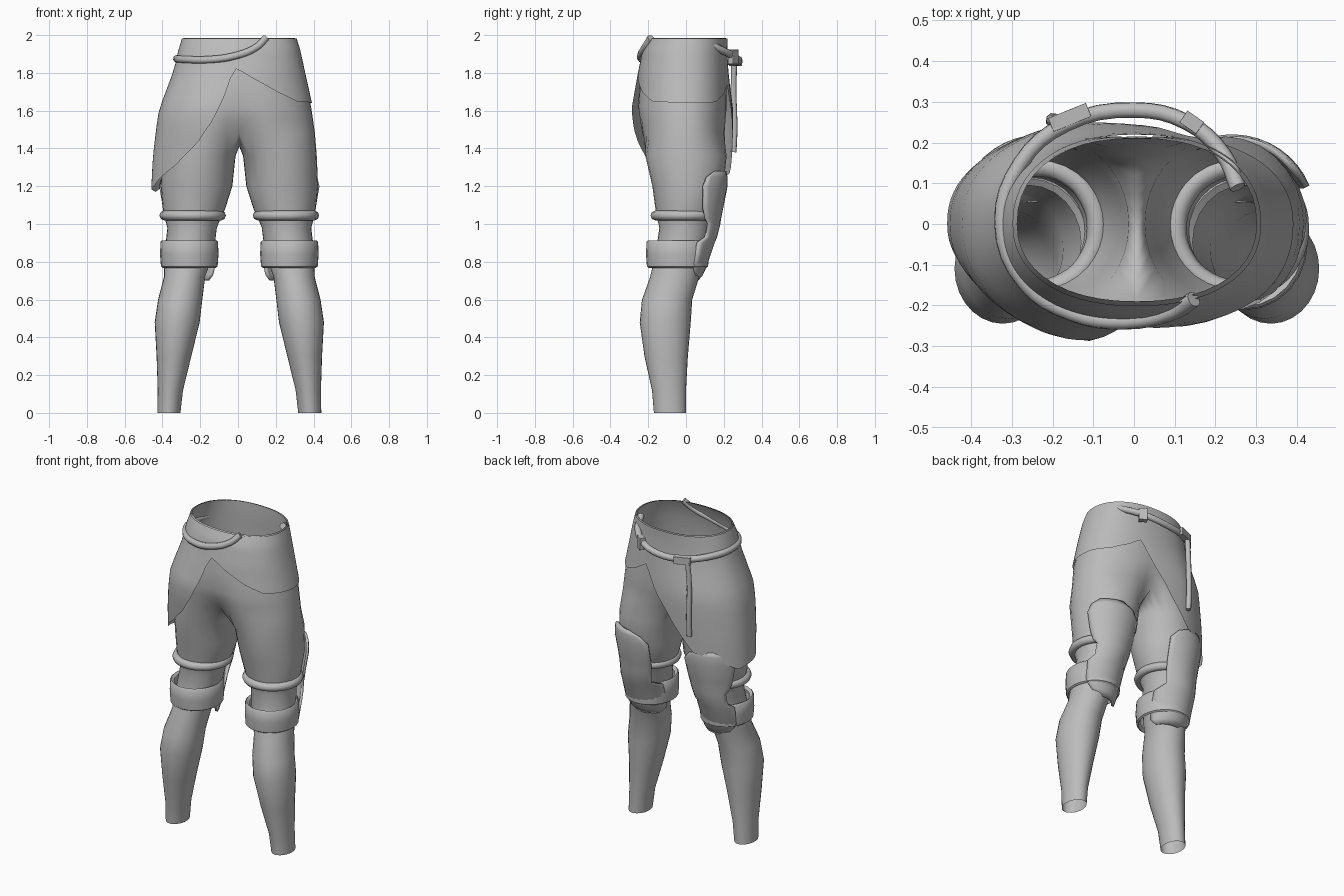
import bpy, bmesh, math
from mathutils import Vector

if bpy.data.objects.get("Cube"):
    bpy.data.objects.remove(bpy.data.objects["Cube"])

grey = bpy.data.materials.new("plain_grey")
grey.use_nodes = True
grey.diffuse_color = (0.5, 0.5, 0.5, 1)
grey.node_tree.nodes["Principled BSDF"].inputs["Base Color"].default_value = (0.5, 0.5, 0.5, 1)
BODY_X = .007  # body sits slightly off centre because the wrap hangs to one side


def finish(ob, mirror=False, thick=0):
    ob.data.materials.append(grey)
    ob.location.x += BODY_X
    if mirror:
        m = ob.modifiers.new("mirror", "MIRROR")
        m.use_clip = True
        m.merge_threshold = 0.002
    if thick:
        s = ob.modifiers.new("thickness", "SOLIDIFY")
        s.thickness = thick
        s.offset = -1
    bpy.ops.object.select_all(action="DESELECT")
    ob.select_set(True)
    bpy.context.view_layer.objects.active = ob
    if ob.type == "MESH":
        bpy.ops.object.shade_smooth_by_angle(angle=math.radians(50))


def make(name, bm, **kw):
    bmesh.ops.recalc_face_normals(bm, faces=bm.faces)
    me = bpy.data.meshes.new(name)
    bm.to_mesh(me)
    bm.free()
    ob = bpy.data.objects.new(name, me)
    bpy.context.collection.objects.link(ob)
    finish(ob, **kw)


def bridge(bm, a, b, closed):
    n = len(a)
    for i in range(n if closed else n - 1):
        j = (i + 1) % n
        bm.faces.new((a[i], a[j], b[j], b[i]))


def loft(name, rings, closed=True, **kw):
    bm = bmesh.new()
    vs = [[bm.verts.new(p) for p in r] for r in rings]
    for a, b in zip(vs, vs[1:]):
        bridge(bm, a, b, closed)
    make(name, bm, **kw)


def interp(table, t):
    # linear lookup in rows sorted by their first value
    for a, b in zip(table, table[1:]):
        if t <= b[0]:
            f = max(0, (t - a[0]) / (b[0] - a[0]))
            return [p + (q - p) * f for p, q in zip(a[1:], b[1:])]
    return list(table[-1][1:])


def oval(z, cx, cy, rx, ry, angle):
    a = math.radians(angle)
    return Vector((cx + rx * math.cos(a), cy + ry * math.sin(a), z))


# Hip outline: height, half width, depth to +y, depth to -y
HIP = [(1.15, .425, .205, .175), (1.35, .415, .215, .22), (1.5, .398, .22, .252),
       (1.62, .38, .222, .262), (1.8, .34, .215, .245), (1.92, .314, .21, .222), (1.985, .294, .212, .19)]


def hip(z, angle, off=0, dent=0):
    rx, yf, yb = interp(HIP, z)
    a = math.radians(angle)
    c, s = math.cos(a), math.sin(a)
    x = (rx + off) * math.copysign(abs(c) ** .9, c) if abs(c) > 1e-6 else 0
    y = ((yf if s > 0 else yb) + off) * math.copysign(abs(s) ** .9, s)
    return Vector((x, y * (1 - dent * math.exp(-(x / .09) ** 2)), z))


# Body: half of the hips flowing into one leg, mirrored
M, K = 22, 7
LEG = [(1.36, .215, 0, .195, .215), (1.2, .227, .01, .19, .188), (1.08, .24, 0, .165, .162),
       (1.025, .247, -.005, .146, .147), (.98, .25, -.005, .131, .136), (.85, .265, -.03, .13, .13),
       (.72, .29, -.06, .109, .13), (.6, .313, -.1, .117, .133), (.48, .329, -.11, .119, .135),
       (.3, .346, -.105, .092, .115), (.12, .365, -.09, .067, .09), (0, .373, -.085, .061, .085)]
bm = bmesh.new()
prev = None
for z, dent in [(1.985, 0), (1.92, 0), (1.86, 0), (1.8, 0), (1.72, .02), (1.62, .04), (1.56, .1), (1.48, .25)]:
    ring = [bm.verts.new(hip(z, 90 - 180 * i / M, 0, dent)) for i in range(M + 1)]
    if prev:
        bridge(bm, prev, ring, False)
    prev = ring
front, back = prev[0].co.copy(), prev[-1].co.copy()
for i in range(1, K + 1):
    p = back.lerp(front, i / (K + 1))
    p.z -= .07 * math.sin(math.pi * i / (K + 1))
    prev.append(bm.verts.new(p))
angles = [140 - 280 * i / M for i in range(M + 1)] + [-140 - 80 * i / (K + 1) for i in range(1, K + 1)]
for row in LEG:
    ring = [bm.verts.new(oval(*row, a)) for a in angles]
    bridge(bm, prev, ring, True)
    prev = ring
make("trousers", bm, mirror=True)

# Wrap around the hips: hem height by angle, hanging low over one thigh
HEM = [(-180, 1.19), (-165, 1.2), (-135, 1.31), (-117, 1.43), (-106, 1.56), (-98, 1.71), (-94, 1.83),
       (-80, 1.77), (-60, 1.7), (-40, 1.65), (0, 1.64), (40, 1.645), (60, 1.69), (73, 1.74),
       (85, 1.6), (100, 1.42), (115, 1.27), (140, 1.22), (160, 1.17), (180, 1.19)]
LEVELS = 12
wrap = []
for k in range(LEVELS + 1):
    ring = []
    for a in range(-180, 180, 4):
        hem = interp(HEM, a)[0]
        z = 1.982 + (hem - 1.982) * k / LEVELS
        side = max(0, min(1, .4 - 1.5 * math.cos(math.radians(a))))
        drape = side * max(0, min(1, (1.82 - z) / .22))
        ring.append(hip(z, a, .009 + .034 * drape))
    wrap.append(ring)
loft("hip_wrap", wrap)

# Knee pads: height, centre, radii, start and end angle
PAD = [(1.28, .235, .02, .193, .196, 42, 85), (1.25, .235, .02, .2, .2, 28, 108),
       (1.2, .235, .02, .204, .2, 22, 122), (1.08, .243, .005, .182, .192, 28, 128),
       (1.03, .247, 0, .174, .186, 34, 130), (1.0, .25, 0, .168, .182, 42, 132),
       (.93, .26, -.01, .16, .175, 42, 132), (.9, .265, -.02, .155, .172, 30, 158),
       (.78, .268, -.04, .146, .152, 32, 165), (.73, .262, -.045, .128, .135, 45, 165),
       (.7, .258, -.04, .113, .105, 65, 150)]
pad = [[oval(*r[:5], r[5] + (r[6] - r[5]) * i / 12) for i in range(13)] for r in PAD]
loft("knee_pads", pad, closed=False, mirror=True, thick=.015)

# Lower knee bands
BAND = [(.79, .128), (.768, .14), (.775, .15), (.84, .155), (.905, .152), (.912, .145), (.9, .128)]
loft("lower_knee_bands", [[oval(z, .265, -.045, r, r + .012, a) for a in range(0, 360, 15)]
                          for z, r in BAND], mirror=True)


# Rounded straps swept along a path
def strap(name, pts, radius, cyclic=False, mirror=False):
    cu = bpy.data.curves.new(name, "CURVE")
    cu.dimensions = "3D"
    cu.bevel_depth = radius
    cu.bevel_resolution = 2
    cu.resolution_u = 4
    cu.use_fill_caps = True
    sp = cu.splines.new("BEZIER")
    sp.bezier_points.add(len(pts) - 1)
    for b, p in zip(sp.bezier_points, pts):
        b.co = p
        b.handle_left_type = b.handle_right_type = "AUTO"
    sp.use_cyclic_u = cyclic
    ob = bpy.data.objects.new(name, cu)
    bpy.context.collection.objects.link(ob)
    finish(ob, mirror=mirror)


strap("upper_knee_straps", [oval(1.045, .247, -.01, .15, .152, a) for a in range(0, 360, 30)], .026, True, True)
strap("belt", [(.14, -.185, 1.985), (.09, -.216, 1.935), (-.03, -.24, 1.888), (-.16, -.22, 1.87),
               (-.275, -.145, 1.87), (-.331, 0, 1.875), (-.285, .15, 1.87), (-.175, .245, 1.86),
               (-.007, .28, 1.862), (.123, .25, 1.89), (.213, .17, 1.93), (.248, .09, 1.965)], .02)
strap("hanging_strap", [(-.197, .255, 1.85), (-.207, .252, 1.7), (-.207, .257, 1.5), (-.207, .252, 1.38)], .016)


# Belt fittings
def block(name, loc, size, turn):
    bpy.ops.mesh.primitive_cube_add(size=1, location=loc, rotation=(0, 0, math.radians(turn)))
    ob = bpy.context.object
    ob.name = name
    ob.scale = size
    b = ob.modifiers.new("bevel", "BEVEL")
    b.width = .01
    finish(ob)


block("belt_buckle", (-.165, .262, 1.858), (.1, .036, .045), 22)
block("belt_end_tab", (.135, .25, 1.885), (.05, .035, .075), -35)
